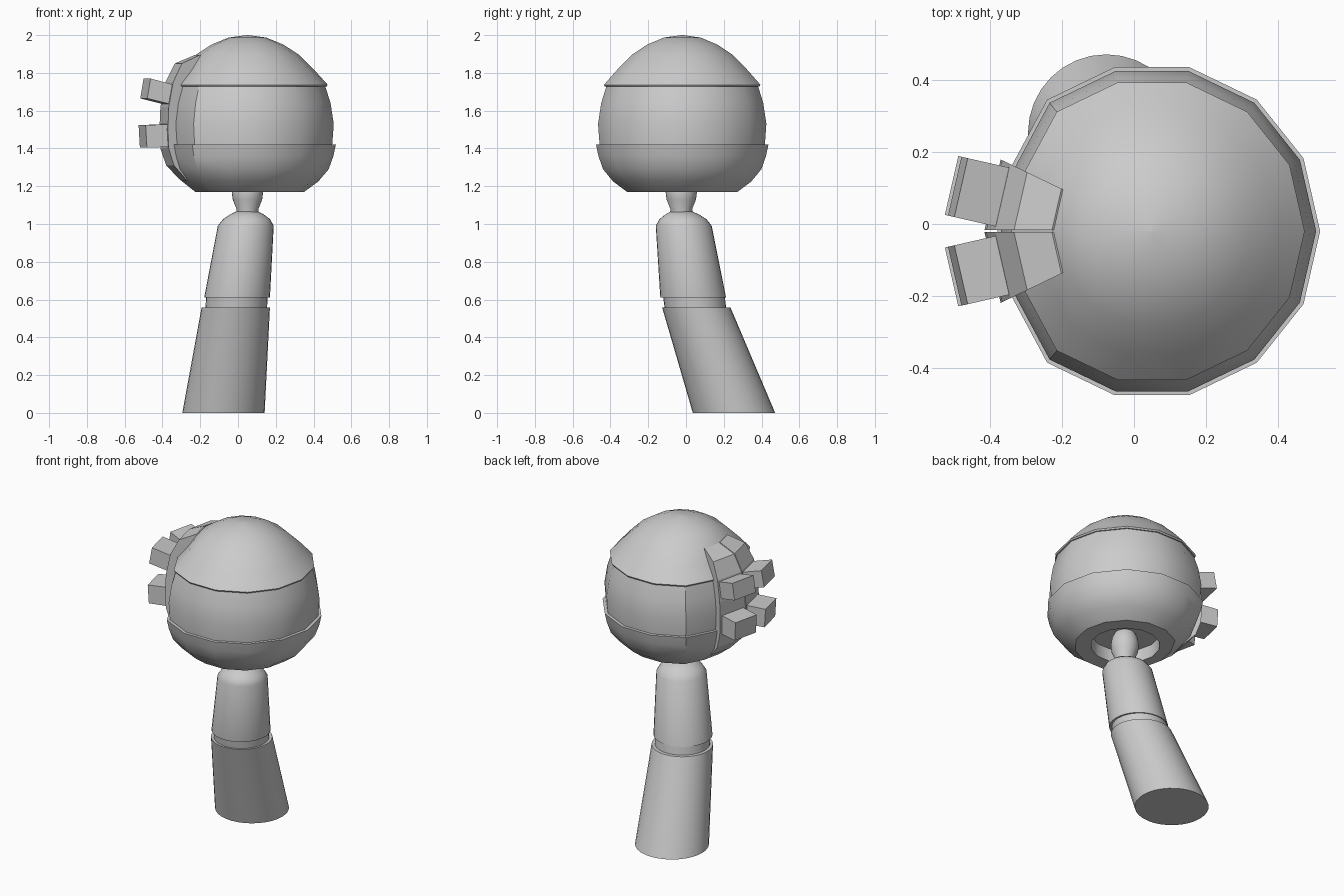
import bpy, bmesh
from math import pi, cos, sin, tan, radians

if "Cube" in bpy.data.objects:
    bpy.data.objects.remove(bpy.data.objects["Cube"])

CX, CY = 0.05, -0.02      # head axis
SIDES = 14
HALF = pi / SIDES


def loft(name, rings, smooth=0):
    """Skin consecutive point rings and cap both ends."""
    bm = bmesh.new()
    rows = [[bm.verts.new(p) for p in r] for r in rings]
    n = len(rows[0])
    for a, b in zip(rows, rows[1:]):
        for i in range(n):
            j = (i + 1) % n
            bm.faces.new((a[i], a[j], b[j], b[i]))
    bm.faces.new(rows[0])
    bm.faces.new(rows[-1])
    bmesh.ops.recalc_face_normals(bm, faces=bm.faces)
    me = bpy.data.meshes.new(name)
    bm.to_mesh(me)
    bm.free()
    ob = bpy.data.objects.new(name, me)
    bpy.context.collection.objects.link(ob)
    if smooth:
        bpy.ops.object.select_all(action='DESELECT')
        ob.select_set(True)
        bpy.context.view_layer.objects.active = ob
        bpy.ops.object.shade_smooth_by_angle(angle=radians(smooth))
    return ob


def circle(x, y, z, r, n=32):
    return [(x + r * cos(2 * pi * i / n), y + r * sin(2 * pi * i / n), z) for i in range(n)]


def head_ring(r, z):
    """Head cross-section, recessed on the left behind the grip strips."""
    pts = []
    for i in range(SIDES):
        k = r * (0.92 if i in (6, 7, 8) and r > 0.29 else 1)
        a = 2 * pi * i / SIDES
        pts.append((CX + k * cos(a), CY + k * sin(a), z))
    return pts


# Head shell: dome, middle band, lower bowl with a recessed socket
head_parts = {
    "head_dome": [(0.003, 2.0), (0.1, 1.987), (0.19, 1.95), (0.27, 1.898), (0.35, 1.82),
                  (0.425, 1.737), (0.42, 1.728), (0.38, 1.728)],
    "head_middle_band": [(0.38, 1.74), (0.41, 1.735), (0.44, 1.64), (0.457, 1.53),
                         (0.448, 1.41), (0.38, 1.40)],
    "head_lower_bowl": [(0.40, 1.42), (0.468, 1.42), (0.455, 1.36), (0.43, 1.29),
                        (0.375, 1.225), (0.30, 1.17), (0.205, 1.17), (0.2, 1.25), (0.02, 1.25)],
}
for name, prof in head_parts.items():
    loft(name, [head_ring(r, z) for r, z in prof], 32)


def side_point(side, r, w, z):
    """Point at distance r along a left-facing facet, shifted w sideways."""
    a = pi - side * HALF
    return (CX + r * cos(a) - w * sin(a), CY + r * sin(a) + w * cos(a), z)


# Two curved strips on the left, each carrying two blocks
strip = [(0.272, 1.895, 0.235, 1.87), (0.375, 1.85, 0.32, 1.80), (0.425, 1.75, 0.36, 1.72),
         (0.45, 1.62, 0.38, 1.60), (0.455, 1.5, 0.385, 1.5), (0.45, 1.4, 0.38, 1.41),
         (0.42, 1.31, 0.35, 1.34), (0.345, 1.23, 0.30, 1.26)]
blocks = {
    "upper": [(0.41, 1.735), (0.545, 1.77), (0.563, 1.665), (0.42, 1.63)],
    "lower": [(0.41, 1.53), (0.572, 1.523), (0.565, 1.405), (0.41, 1.408)],
}
for label, side in (("back", 1), ("front", -1)):
    rings = []
    for ro, zo, ri, zi in strip:
        wo, wi = ro * tan(HALF) - 0.003, ri * tan(HALF) - 0.003
        rings.append([side_point(side, ro, -wo, zo), side_point(side, ro, wo, zo),
                      side_point(side, ri, wi, zi), side_point(side, ri, -wi, zi)])
    loft(f"{label}_strip", rings)
    for row, prof in blocks.items():
        loft(f"{label}_{row}_block",
             [[side_point(side, r, w, z) for r, z in prof] for w in (-0.084, 0.084)])

# Neck joint
loft("neck_joint", [circle(0.05, -0.025, z, r) for z, r in
                    ((1.27, 0.05), (1.22, 0.075), (1.17, 0.083), (1.13, 0.078), (1.08, 0.058), (1.02, 0.06))], 35)

# Leaning stem: upper sleeve, connecting ring, lower sleeve
loft("upper_sleeve", [circle(0.048, -0.024, 1.065, 0.06), circle(0.047, -0.02, 1.05, 0.09),
                      circle(0.045, -0.016, 1.025, 0.125), circle(0.041, -0.012, 0.99, 0.148),
                      circle(-0.005, 0.038, 0.61, 0.174)], 35)
loft("sleeve_ring", [circle(-0.005, 0.04, 0.63, 0.163), circle(-0.01, 0.052, 0.54, 0.163)], 35)
loft("lower_sleeve", [circle(-0.012, 0.055, 0.557, 0.181), circle(-0.077, 0.254, 0, 0.218)], 35)
